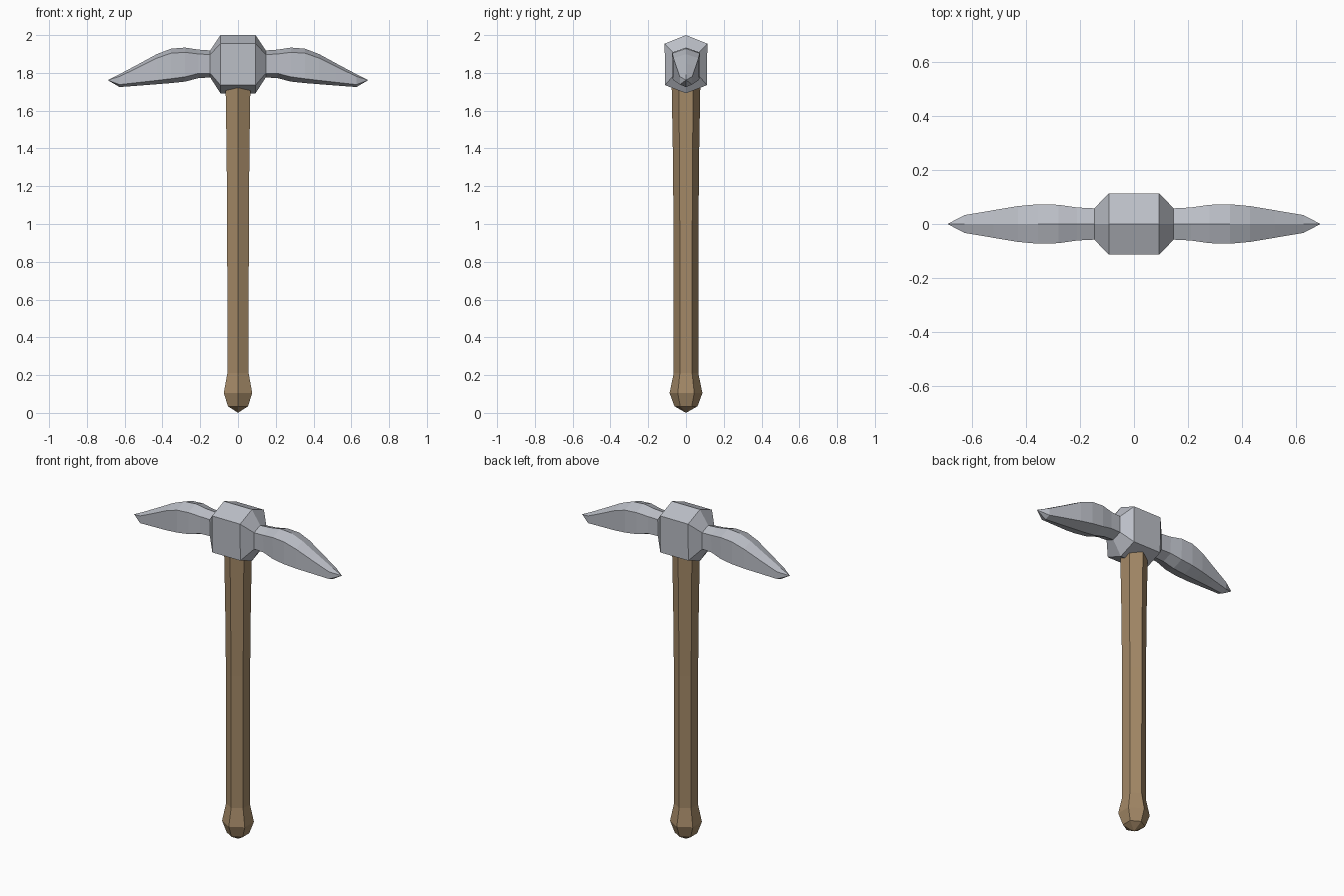
import bpy
import bmesh
import math

if "Cube" in bpy.data.objects:
    bpy.data.objects.remove(bpy.data.objects["Cube"])


def material(name, rgb):
    m = bpy.data.materials.new(name)
    m.diffuse_color = (*rgb, 1)
    m.use_nodes = True
    m.node_tree.nodes["Principled BSDF"].inputs["Base Color"].default_value = m.diffuse_color
    return m


def loft(name, rings, mat):
    """Skin a list of equal-length rings; a one-point ring closes to a tip."""
    bm = bmesh.new()
    loops = [[bm.verts.new(p) for p in ring] for ring in rings]
    for a, b in zip(loops, loops[1:]):
        n = max(len(a), len(b))
        for i in range(n):
            j = (i + 1) % n
            if len(a) == 1:
                bm.faces.new((a[0], b[j], b[i]))
            elif len(b) == 1:
                bm.faces.new((a[i], a[j], b[0]))
            else:
                bm.faces.new((a[i], a[j], b[j], b[i]))
    for end in (loops[0], loops[-1]):
        if len(end) > 2:
            bm.faces.new(end)
    bmesh.ops.recalc_face_normals(bm, faces=bm.faces)
    mesh = bpy.data.meshes.new(name)
    bm.to_mesh(mesh)
    bm.free()
    mesh.materials.append(mat)
    obj = bpy.data.objects.new(name, mesh)
    bpy.context.collection.objects.link(obj)
    return obj


steel = material("steel grey", (0.50, 0.52, 0.57))
wood = material("brown wood", (0.37, 0.25, 0.135))


# Handle: six-sided shaft with a flared, pointed knob at the foot
def hexagon(r, z):
    return [(r * math.sin(k * math.pi / 3), r * math.cos(k * math.pi / 3), z)
            for k in range(6)]


shaft = [(0.061, 0.035), (0.087, 0.105), (0.065, 0.21), (0.066, 1.0),
         (0.070, 1.4), (0.076, 1.74)]
loft("handle", [[(0, 0, 0)]] + [hexagon(r, z) for r, z in shaft], wood)


# Head: ridged six-sided sections running from the centre block to each tip
def section(x, w, top, upper, lower, bottom):
    return [(x, 0, top), (x, w, upper), (x, w * 0.98, lower),
            (x, 0, bottom), (x, -w * 0.98, lower), (x, -w, upper)]


# x, half width, top ridge, upper shoulder, lower shoulder, bottom ridge
half = [
    (0.093, 0.113, 2.000, 1.955, 1.735, 1.692),
    (0.147, 0.058, 1.919, 1.897, 1.798, 1.776),
    (0.210, 0.061, 1.923, 1.900, 1.797, 1.772),
    (0.280, 0.071, 1.934, 1.909, 1.779, 1.754),
    (0.355, 0.073, 1.928, 1.904, 1.769, 1.746),
    (0.430, 0.066, 1.899, 1.878, 1.760, 1.740),
    (0.520, 0.051, 1.850, 1.833, 1.750, 1.733),
    (0.627, 0.033, 1.793, 1.781, 1.738, 1.725),
]
left = [section(-s[0], *s[1:]) for s in reversed(half)]
right = [section(*s) for s in half]
loft("pick_head", [[(-0.69, 0, 1.762)]] + left + right + [[(0.69, 0, 1.762)]], steel)
